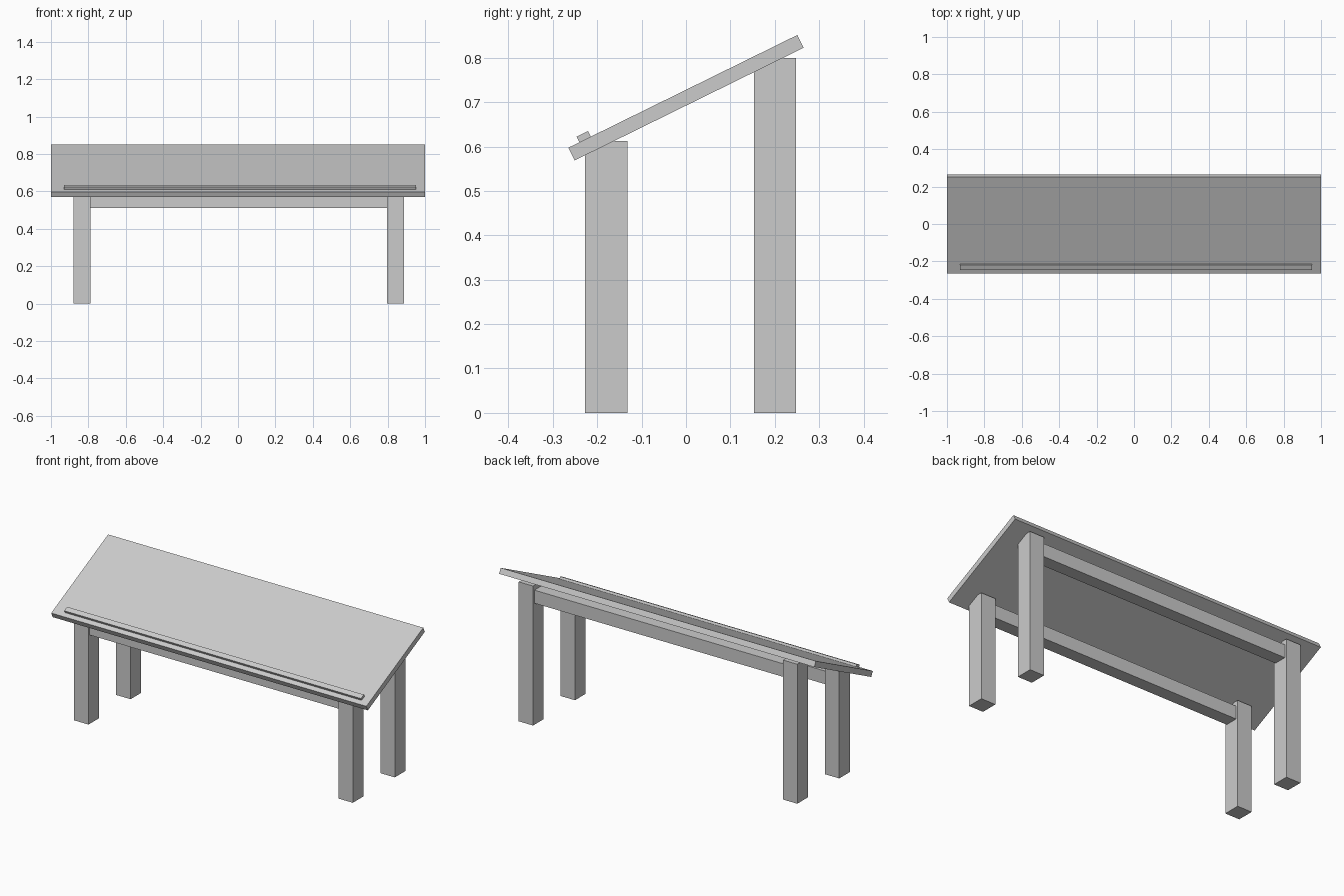
import bpy
from math import radians
from mathutils import Matrix

if "Cube" in bpy.data.objects:
    bpy.data.objects.remove(bpy.data.objects["Cube"])

TILT = Matrix.Translation((0, 0, 0.71)) @ Matrix.Rotation(radians(26.2), 4, 'X')


def box(name, x, y, z, frame=Matrix.Identity(4)):
    """Box spanning the given (min, max) ranges, placed in a frame."""
    bpy.ops.mesh.primitive_cube_add(size=1)
    ob = bpy.context.object
    ob.name = name
    centre = [(a + b) / 2 for a, b in (x, y, z)]
    size = [b - a for a, b in (x, y, z)]
    ob.data.transform(frame @ Matrix.Translation(centre) @ Matrix.Diagonal((*size, 1)))
    return ob


# Sloping desk top and the thin pencil ledge along its lower edge
box("desk_top", (-1, 1), (-0.2875, 0.2875), (-0.016, 0.016), TILT)
box("pencil_ledge", (-0.93, 0.953), (-0.26, -0.231), (0.0, 0.030), TILT)

# Leg pairs, each joined by a rail just under the top
leg_x = {"left": (-0.88, -0.789), "right": (0.797, 0.888)}
for row, y, top in (("front", (-0.228, -0.132), 0.613), ("back", (0.153, 0.248), 0.80)):
    for side, x in leg_x.items():
        box(f"{row}_{side}_leg", x, y, (0, top))
    box(f"{row}_rail", (-0.80, 0.81), (y[0] + 0.01, y[1] - 0.012),
        (top - 0.103, top - 0.028))
